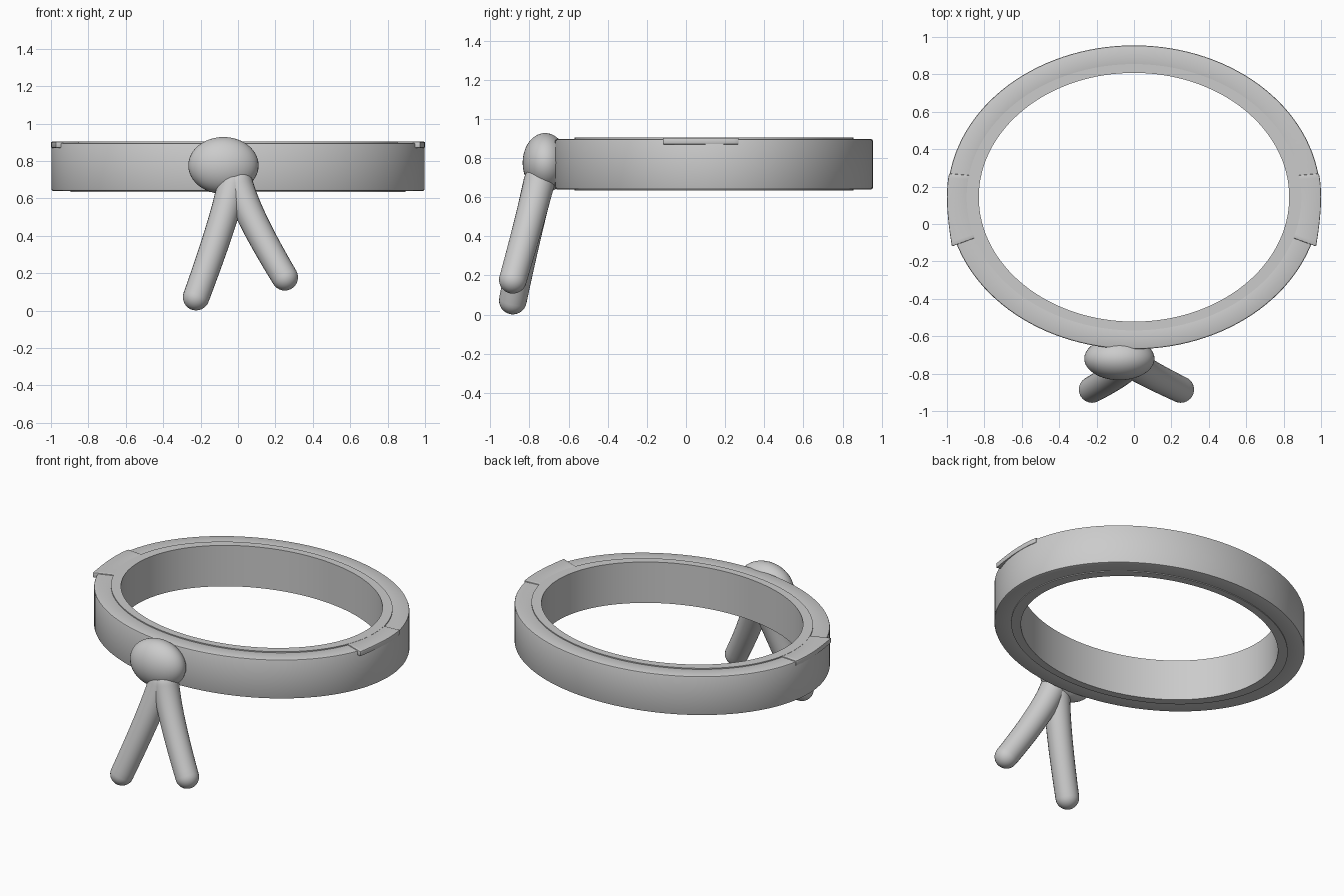
import bpy, bmesh
from math import sin, cos, pi, radians, sqrt
from mathutils import Vector

if "Cube" in bpy.data.objects:
    bpy.data.objects.remove(bpy.data.objects["Cube"])

grey = bpy.data.materials.new("cloth grey")
grey.use_nodes = True
COLOUR = (0.6, 0.6, 0.6, 1)
grey.diffuse_color = COLOUR
grey.node_tree.nodes["Principled BSDF"].inputs["Base Color"].default_value = COLOUR
CY = 0.143  # centre of the band in y


def finish(name, bm, bevel=0):
    bmesh.ops.recalc_face_normals(bm, faces=bm.faces)
    mesh = bpy.data.meshes.new(name)
    bm.to_mesh(mesh)
    bm.free()
    mesh.materials.append(grey)
    ob = bpy.data.objects.new(name, mesh)
    bpy.context.collection.objects.link(ob)
    bpy.ops.object.select_all(action="DESELECT")
    ob.select_set(True)
    bpy.context.view_layer.objects.active = ob
    if bevel:
        mod = ob.modifiers.new("soft edge", "BEVEL")
        mod.width, mod.segments, mod.limit_method = bevel, 2, "ANGLE"
        mod.angle_limit = radians(50)
        bpy.ops.object.modifier_apply(modifier=mod.name)
    bpy.ops.object.shade_smooth_by_angle(angle=radians(35))
    return ob


def sweep(bm, rings, closed):
    """Bridge a list of vertex loops; cap the ends if open."""
    n = len(rings[0])
    for i in range(len(rings) if closed else len(rings) - 1):
        a, b = rings[i], rings[(i + 1) % len(rings)]
        for j in range(n):
            k = (j + 1) % n
            bm.faces.new((a[j], a[k], b[k], b[j]))
    if not closed:
        bm.faces.new(rings[0])
        bm.faces.new(rings[-1])


def oval_band(name, inner, outer, z0, z1, bevel=0):
    bm = bmesh.new()
    rings = []
    for i in range(128):
        t = 2 * pi * i / 128
        rings.append([bm.verts.new((r[0] * cos(t), CY + r[1] * sin(t), z))
                      for r, z in ((inner, z0), (outer, z0), (outer, z1), (inner, z1))])
    sweep(bm, rings, True)
    return finish(name, bm, bevel)


# Headband: outer wrap and slightly taller lining
oval_band("outer_band", (0.86, 0.69), (0.997, 0.812), 0.64, 0.897, 0.008)
oval_band("inner_lining", (0.83, 0.665), (0.895, 0.712), 0.635, 0.904)

# Thin overlaps on top at each side, with a small lip at the front end
for side, name in ((1, "left_overlap"), (-1, "right_overlap")):
    bm = bmesh.new()
    rings = []
    for i in range(17):
        s = i / 16
        y_in, y_out = -0.07 + 0.33 * s, -0.12 + 0.39 * s
        x_in = 0.86 * sqrt(1 - ((y_in - CY) / 0.69) ** 2) + 0.02
        x_out = sqrt(1 - ((y_out - CY) / (1.15 - 0.3 * s)) ** 2)
        rings.append([bm.verts.new((side * x, y, z)) for x, y, z in
                      ((x_in, y_in, 0.87), (x_out, y_out, 0.87),
                       (x_out, y_out, 0.903), (x_in, y_in, 0.903))])
    sweep(bm, rings, False)
    finish(name, bm, 0.005)

# Knot at the front
bm = bmesh.new()
bmesh.ops.create_uvsphere(bm, u_segments=40, v_segments=24, radius=1)
for v in bm.verts:
    v.co = (v.co.x * 0.188 - 0.078, v.co.y * 0.115 - 0.72, v.co.z * 0.152 + 0.776)
finish("knot", bm)


# Hanging tails: tapered tubes with round ends
def tail(name, points, r0, r1):
    p = [Vector(q) for q in points]
    stations = []
    for i in range(25):
        s = i / 24
        c = p[0] * (1 - s) ** 2 + p[1] * 2 * s * (1 - s) + p[2] * s * s
        d = (p[1] - p[0]) * (1 - s) + (p[2] - p[1]) * s
        stations.append((c, d.normalized(), r0 + (r1 - r0) * s))
    (c0, d0, _), (c1, d1, _) = stations[0], stations[-1]
    angles = [pi / 2 * k / 8 for k in range(1, 8)] + [1.55]
    start = [(c0 - d0 * r0 * sin(a), d0, r0 * cos(a)) for a in reversed(angles)]
    end = [(c1 + d1 * r1 * sin(a), d1, r1 * cos(a)) for a in angles]
    bm = bmesh.new()
    rings = []
    for c, d, r in start + stations + end:
        u = d.cross(Vector((0, 1, 0))).normalized()
        w = d.cross(u)
        rings.append([bm.verts.new(c + r * (u * cos(2 * pi * j / 24) + w * sin(2 * pi * j / 24)))
                      for j in range(24)])
    sweep(bm, rings, False)
    finish(name, bm)


tail("right_tail", ((-0.03, -0.75, 0.68), (-0.07, -0.80, 0.49), (-0.224, -0.885, 0.072)), 0.08, 0.071)
tail("left_tail", ((0.0, -0.75, 0.68), (0.05, -0.79, 0.51), (0.25, -0.885, 0.178)), 0.08, 0.071)
